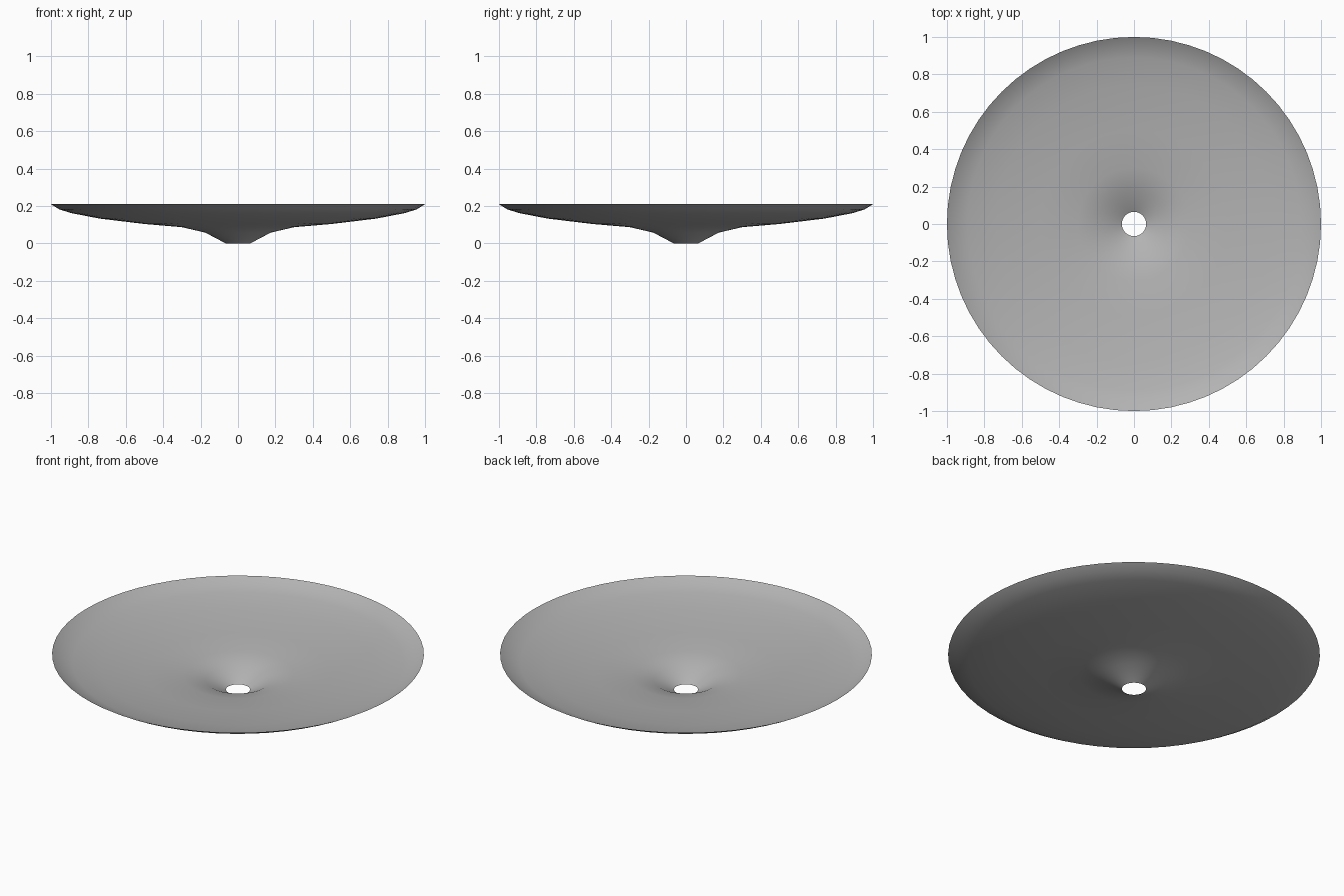
import bpy, bmesh
from math import cos, sin, tau

if "Cube" in bpy.data.objects:
    bpy.data.objects.remove(bpy.data.objects["Cube"])

# Dish profile as (radius, height), from the centre hole to the rim
PROFILE = [(0.065, 0.0), (0.175, 0.058), (0.30, 0.087), (0.50, 0.104),
           (0.74, 0.133), (0.89, 0.162), (0.955, 0.182), (1.0, 0.21)]
SIDES = 64

# Thin open dish, revolved about z
bm = bmesh.new()
rings = [[bm.verts.new((r * cos(tau * i / SIDES), r * sin(tau * i / SIDES), z))
          for i in range(SIDES)] for r, z in PROFILE]
for inner, outer in zip(rings, rings[1:]):
    for i in range(SIDES):
        j = (i + 1) % SIDES
        face = bm.faces.new((inner[i], outer[i], outer[j], inner[j]))
        face.smooth = True

mesh = bpy.data.meshes.new("dish")
bm.to_mesh(mesh)
bm.free()
dish = bpy.data.objects.new("dish", mesh)
bpy.context.collection.objects.link(dish)

# Mid-grey finish
grey = bpy.data.materials.new("mid_grey")
grey.diffuse_color = (0.45, 0.45, 0.45, 1)
grey.use_nodes = True
grey.node_tree.nodes["Principled BSDF"].inputs["Base Color"].default_value = grey.diffuse_color
mesh.materials.append(grey)
